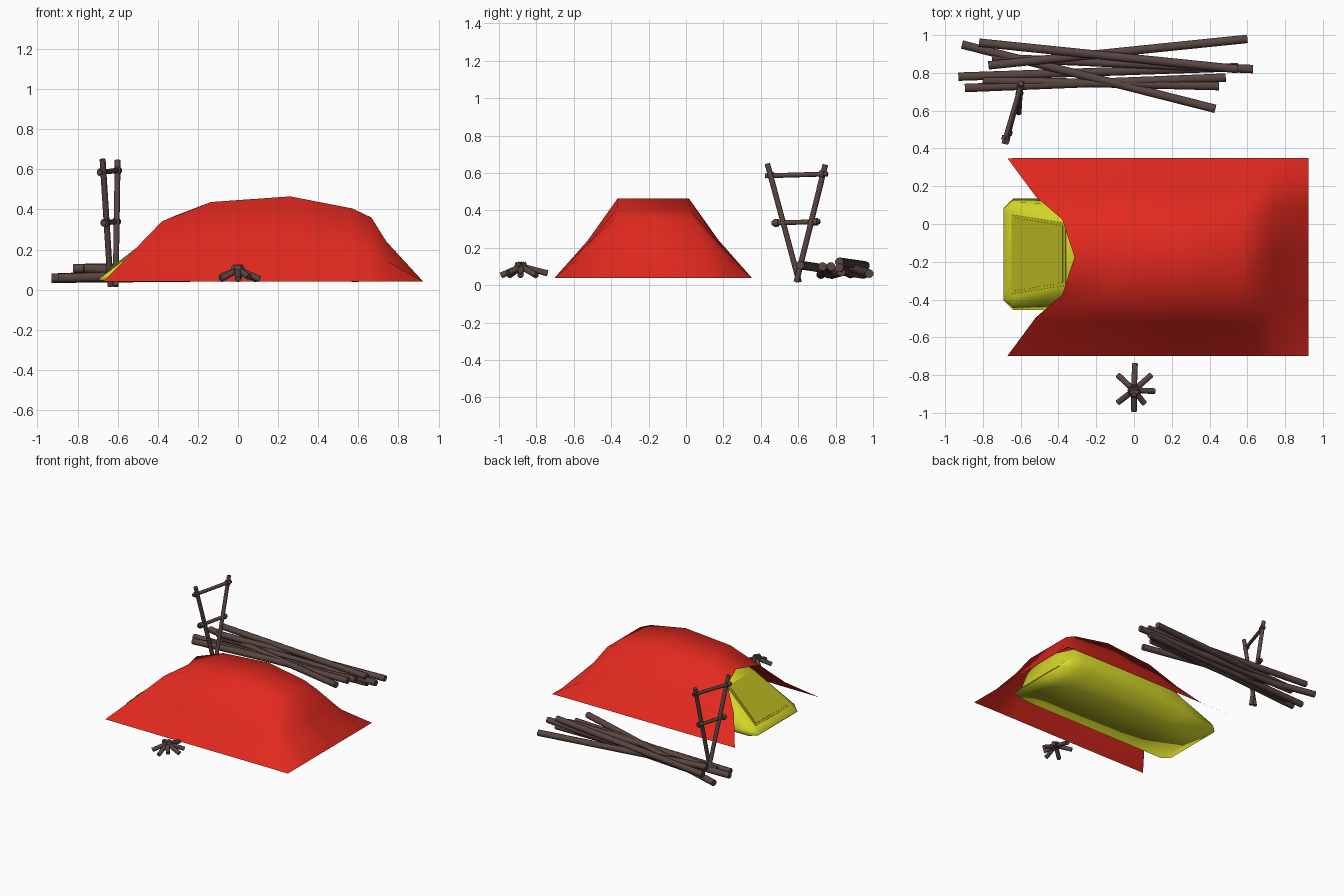
import bpy, bmesh, math
from mathutils import Vector

if "Cube" in bpy.data.objects:
    bpy.data.objects.remove(bpy.data.objects["Cube"])


def material(name, rgb):
    m = bpy.data.materials.new(name)
    m.diffuse_color = (*rgb, 1)
    m.use_nodes = True
    m.node_tree.nodes["Principled BSDF"].inputs["Base Color"].default_value = m.diffuse_color
    return m


RED = material("red fabric", (0.76, 0.022, 0.013))
YELLOW = material("yellow fabric", (0.68, 0.70, 0.022))
OLIVE = material("olive door", (0.49, 0.48, 0.014))
BARK = material("brown bark", (0.10, 0.06, 0.053))


def finish(bm, name, mat, angle=60):
    bmesh.ops.recalc_face_normals(bm, faces=bm.faces)
    me = bpy.data.meshes.new(name)
    bm.to_mesh(me)
    bm.free()
    me.materials.append(mat)
    ob = bpy.data.objects.new(name, me)
    bpy.context.collection.objects.link(ob)
    bpy.ops.object.select_all(action='DESELECT')
    ob.select_set(True)
    bpy.context.view_layer.objects.active = ob
    bpy.ops.object.shade_smooth_by_angle(angle=math.radians(angle))
    return ob


def shell(name, stations, cy, mat, floor=False):
    """Loft mirrored cross sections of (x, half width, z): base, middle, top, ridge."""
    bm = bmesh.new()
    rows = []
    for s in stations:
        base, mid, top = s[:3]
        ridge = s[3] if len(s) > 3 else (top[0], 0, top[2])
        pts = [(x, -h, z) for x, h, z in (base, mid, top)] + [ridge]
        pts += [(x, h, z) for x, h, z in (top, mid, base)]
        rows.append([bm.verts.new((x, cy + y, z)) for x, y, z in pts])
    for a, b in zip(rows, rows[1:]):
        for i in range(6):
            bm.faces.new((a[i], b[i], b[i + 1], a[i + 1]))
        if floor:
            bm.faces.new((a[6], b[6], b[0], a[0]))
    if floor:
        bm.faces.new(rows[0])
    ob = finish(bm, name, mat, 150 if floor else 75)
    # make the outside of an open sheet the front side
    me = ob.data
    if not floor and sum(p.normal.z * p.area for p in me.polygons) < 0:
        me.flip_normals()
    return ob


def stick(name, a, b, r, sides=10):
    a, b = Vector(a), Vector(b)
    bm = bmesh.new()
    bmesh.ops.create_cone(bm, cap_ends=True, segments=sides, radius1=r, radius2=r,
                          depth=(b - a).length)
    q = (b - a).to_track_quat('Z', 'Y')
    for v in bm.verts:
        v.co = q @ v.co + (a + b) / 2
    return finish(bm, name, BARK, 50)


# Red outer sheet, cut back at its open end
shell("outer_sheet", [
    ((-0.67, .523, .042), (-.52, .32, .195), (-.38, .20, .34), (-.315, 0, .368)),
    ((-.135, .525, .042), (-.135, .345, .23), (-.135, .185, .437)),
    ((.26, .525, .042), (.26, .350, .24), (.26, .190, .465)),
    ((.57, .525, .042), (.57, .355, .215), (.57, .195, .405)),
    ((.665, .525, .042), (.665, .37, .20), (.665, .205, .36)),
    ((.74, .525, .042), (.74, .40, .145), (.74, .27, .24)),
    ((.924, .525, .040), (.924, .40, .040), (.924, .27, .040)),
], -0.175, RED)

# Yellow inner tent with its groundsheet
shell("inner_tent", [
    ((-.69, .245, .045), (-.69, .24, .052), (-.69, .20, .057)),
    ((-.64, .294, .045), (-.64, .275, .08), (-.64, .225, .095)),
    ((-.36, .294, .045), (-.36, .265, .20), (-.36, .175, .31)),
    ((-.13, .294, .045), (-.13, .275, .24), (-.13, .165, .415)),
    ((.26, .294, .045), (.26, .28, .25), (.26, .17, .445)),
    ((.55, .294, .045), (.55, .275, .22), (.55, .165, .385)),
    ((.64, .29, .045), (.64, .27, .19), (.64, .17, .33)),
    ((.71, .28, .045), (.71, .25, .13), (.71, .19, .21)),
    ((.785, .26, .045), (.785, .22, .047), (.785, .17, .05)),
], -0.16, YELLOW, floor=True)


# Door panel: two stacked thin plates on the sloping end wall
def door_plate(name, inset, lift):
    lo, hi = Vector((-.645, 0, .0915)), Vector((-.36, 0, .31))
    d = (hi - lo).normalized()
    n = Vector((-d.z, 0, d.x))
    lo, hi = lo + d * inset, hi - d * inset
    bm = bmesh.new()
    quad = [(lo, -.21), (lo, .21), (hi, .165), (hi, -.165)]
    vs = []
    for k in (.001, lift):
        vs.append([bm.verts.new(p + n * k + Vector((0, -.16 + y - math.copysign(inset, y), 0)))
                   for p, y in quad])
    bm.faces.new(vs[0])
    bm.faces.new(vs[1])
    for i in range(4):
        j = (i + 1) % 4
        bm.faces.new((vs[0][i], vs[0][j], vs[1][j], vs[1][i]))
    finish(bm, name, OLIVE, 20)


door_plate("door_border", 0, .005)
door_plate("door_panel", .015, .009)

# Long log pile
for i, (a, b) in enumerate([
    ((-.91, .95, .058), (.43, .61, .108)),
    ((-.82, .96, .105), (.55, .82, .125)),
    ((-.77, .84, .105), (.60, .98, .062)),
    ((-.93, .78, .057), (.55, .83, .07)),
    ((-.895, .72, .057), (.485, .775, .10)),
    ((-.80, .76, .06), (.45, .73, .10)),
    ((-.75, .88, .06), (.63, .82, .095)),
]):
    stick(f"log_{i + 1}", a, b, .0235)

# Upright pole rack with two crossbars
base, far, near = Vector((-.615, .605, .005)), Vector((-.60, .745, .645)), Vector((-.675, .435, .65))
stick("rack_pole_near", base + Vector((-.02, 0, .012)), near, .015)
stick("rack_pole_far", base + Vector((.005, -.015, .012)), far, .015)
for nm, a, b in (("upper", (-.69, .425, .585), (-.592, .757, .595)),
                 ("lower", (-.67, .46, .333), (-.60, .715, .34))):
    a, b = Vector(a), Vector(b)
    stick(f"rack_{nm}_bar", a, b, .013)
    # lashings where bar and poles cross
    for k, t in enumerate((.09, .91)):
        c, d = a.lerp(b, t), (b - a).normalized() * .012
        stick(f"rack_{nm}_lashing_{k + 1}", c - d, c + d, .021)

# Campfire: short sticks leaning together
for i, (x, y) in enumerate([(.005, -.74), (.09, -.80), (.108, -.885), (.055, -.95),
                            (0, -.99), (-.085, -.945), (-.085, -.80)]):
    foot = Vector((x, y, .052 + .012 * (i % 3 == 0)))
    tip = Vector((0, -.88, .10))
    stick(f"fire_stick_{i + 1}", foot, tip + (tip - foot) * .25, .016)
